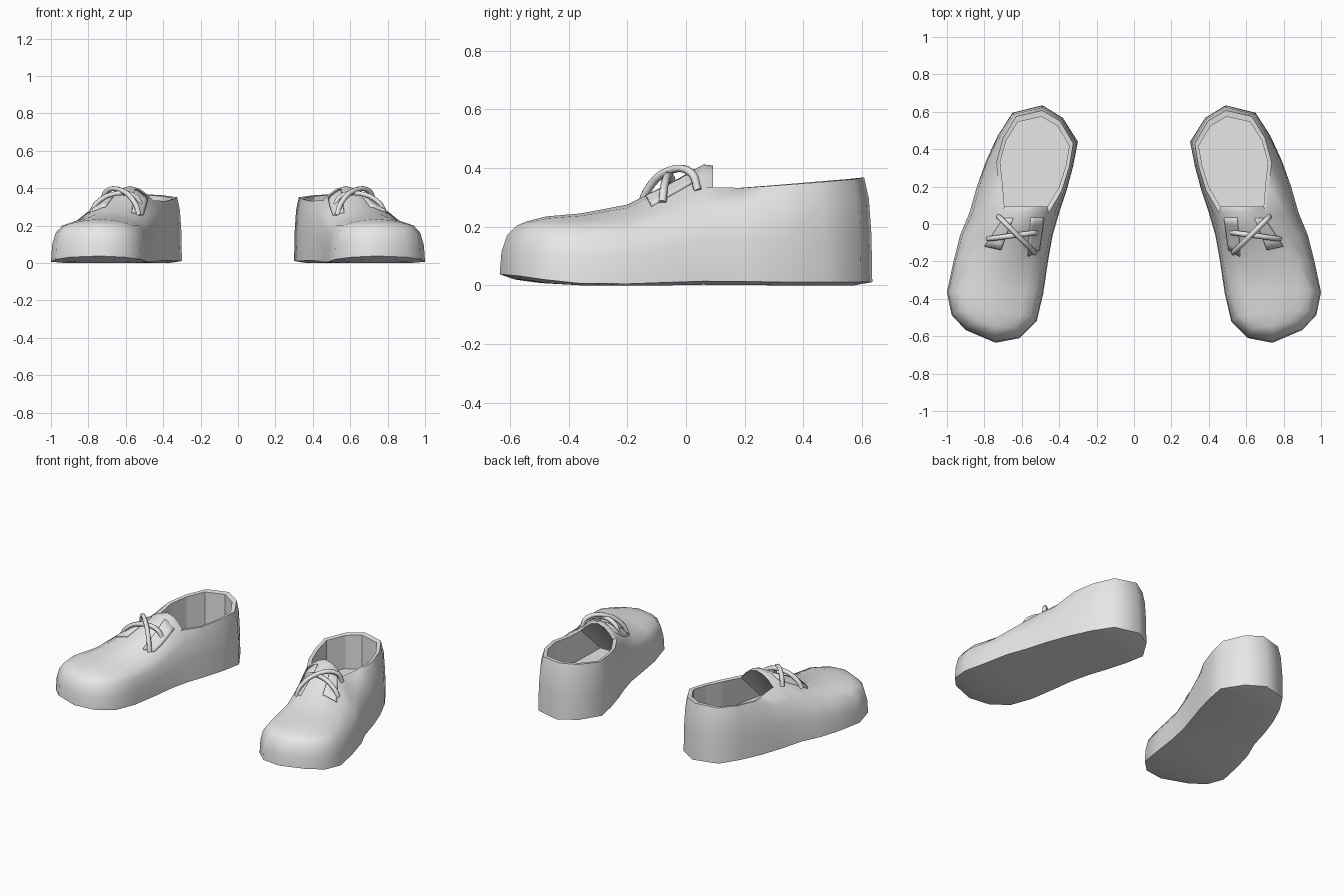
import bpy, bmesh, math
from mathutils import Vector
from mathutils.bvhtree import BVHTree

if "Cube" in bpy.data.objects:
    bpy.data.objects.remove(bpy.data.objects["Cube"])

grey = bpy.data.materials.new("plain_grey")
grey.use_nodes = True
grey.diffuse_color = (0.8, 0.8, 0.8, 1)
grey.node_tree.nodes["Principled BSDF"].inputs["Base Color"].default_value = (0.8, 0.8, 0.8, 1)


def finish(name, data):
    """Link the part and mirror it to make the second shoe."""
    ob = bpy.data.objects.new(name, data)
    bpy.context.collection.objects.link(ob)
    data.materials.append(grey)
    ob.modifiers.new("pair", "MIRROR").use_mirror_merge = False
    return ob


def smooth(ob, degrees):
    bpy.ops.object.select_all(action="DESELECT")
    ob.select_set(True)
    bpy.context.view_layer.objects.active = ob
    bpy.ops.object.shade_smooth_by_angle(angle=math.radians(degrees))


# Stations from toe to heel: base inner xy, base outer xy, base z,
# wall top inner xy, wall top outer xy, wall top z
stations = [
    ((.61, -.61), (.90, -.567), .032, (.63, -.56), (.87, -.525), .200),
    ((.52, -.52), (.975, -.487), .020, (.555, -.49), (.93, -.46), .200),
    ((.485, -.37), (1.0, -.365), .007, (.525, -.36), (.94, -.355), .200),
    ((.46, -.20), (.965, -.20), .005, (.50, -.20), (.88, -.20), .212),
    ((.435, -.06), (.93, -.06), .010, (.475, -.06), (.81, -.06), .262),
    ((.40, .06), (.88, .06), .014, (.455, .06), (.71, .06), .335),
    ((.36, .18), (.84, .20), .013, (.385, .18), (.72, .19), .332),
    ((.325, .31), (.79, .34), .011, (.345, .31), (.735, .33), .342),
    ((.30, .44), (.727, .475), .011, (.325, .43), (.70, .46), .352),
    ((.38, .567), (.65, .595), .011, (.395, .55), (.63, .575), .362),
]
# Ridge x and z of the closed vamp stations
ridges = [(.74, .218), (.74, .235), (.73, .245), (.67, .275), (.62, .345), (.575, .412)]

bm = bmesh.new()


def column(base, zb, top, zt):
    """Wall profile rising from the sole edge and rounding in at the top."""
    verts = []
    for fz, fx in ((0, 0), (.45, .1), (.8, .42), (1, 1)):
        x, y = (b + (t - b) * fx for b, t in zip(base, top))
        verts.append(bm.verts.new((x, y, zb + (zt - zb) * fz)))
    return verts


def strip(a, b, close=False):
    n = len(a)
    return [bm.faces.new((a[i], a[(i + 1) % n], b[(i + 1) % n], b[i]))
            for i in range(n if close else n - 1)]


def fan(tip, row):
    for a, b in zip(row, row[1:]):
        bm.faces.new((tip, a, b))


# Walls
inner = [column(s[0], s[2], s[3], s[5]) for s in stations]
outer = [column(s[1], s[2], s[4], s[5]) for s in stations]
toe = column((.74, -.635), .038, (.745, -.575), .205)
heel = column((.49, .635), .011, (.49, .607), .368)
loop = [toe] + outer + [heel] + inner[::-1]
for a, b in zip(loop, loop[1:] + loop[:1]):
    strip(a, b)

# Vamp rows arching over the foot
rows = []
for k, (rx, rz) in enumerate(ridges):
    a, b = inner[k][-1], outer[k][-1]
    row = [a]
    for s in (.14, .3, .5, .7, .86):
        x = a.co.x + (rx - a.co.x) * s * 2 if s < .5 else rx + (b.co.x - rx) * (s * 2 - 1)
        y = a.co.y + (b.co.y - a.co.y) * s
        z = a.co.z + (rz - a.co.z) * math.sin(math.pi * s) ** .9
        row.append(bm.verts.new((x, y, z)))
    rows.append(row + [b])
for a, b in zip(rows, rows[1:]):
    strip(a, b)
fan(toe[-1], rows[0])

# Slightly bulged sole
soles = []
for a, b in zip(inner, outer):
    p, q = a[0].co, b[0].co
    mids = [p.lerp(q, t) for t in (.16, .84)]
    soles.append([a[0]] + [bm.verts.new((m.x, m.y * .97, max(0, m.z - .012))) for m in mids] + [b[0]])
for a, b in zip(soles, soles[1:]):
    strip(a, b)
fan(toe[0], soles[0])
fan(heel[0], soles[-1])

# Collar rim, lining and insole
rim = rows[-1] + [c[-1] for c in outer[6:]] + [heel[-1]] + [c[-1] for c in inner[:5:-1]]
lip, floor = [], []
for i, v in enumerate(rim):
    x, y = .54 + (v.co.x - .54) * .9, .33 + (v.co.y - .33) * .88
    lip.append(bm.verts.new((x, y, v.co.z - .004)))
    floor.append(bm.verts.new((x, y - (.2 if i < 7 else 0), .14)))
strip(rim, lip, True)
lining = strip(lip, floor, True) + [bm.faces.new(floor)]
bmesh.ops.recalc_face_normals(bm, faces=bm.faces[:])
bm.verts.index_update()
bm.faces.index_update()
bm.faces.ensure_lookup_table()
flat_ids = [f.index for f in lining]
surface = BVHTree.FromBMesh(bm)
mesh = bpy.data.meshes.new("shoe_body")
bm.to_mesh(mesh)
bm.free()
body = finish("shoe_body", mesh)
smooth(body, 52)
for i in flat_ids:
    mesh.polygons[i].use_smooth = False


def on_shoe(x, y, lift):
    hit = surface.ray_cast(Vector((x, y, 1)), Vector((0, 0, -1)))[0]
    return Vector((x, y, (hit.z if hit else .3) + lift))


# Eyelet flaps laid on the vamp
def flap(name, corners, n=5):
    c = [Vector(p) for p in corners]
    b = bmesh.new()
    grid = []
    for i in range(n + 1):
        l, r = c[0].lerp(c[3], i / n), c[1].lerp(c[2], i / n)
        pts = [l.lerp(r, j / n) for j in range(n + 1)]
        grid.append([b.verts.new(on_shoe(p.x, p.y, .012)) for p in pts])
    for g, h in zip(grid, grid[1:]):
        for j in range(n):
            b.faces.new((g[j], g[j + 1], h[j + 1], h[j]))
    bmesh.ops.recalc_face_normals(b, faces=b.faces[:])
    if sum(f.normal.z for f in b.faces) < 0:
        bmesh.ops.reverse_faces(b, faces=b.faces[:])
    m = bpy.data.meshes.new(name)
    b.to_mesh(m)
    b.free()
    ob = finish(name, m)
    ob.modifiers.new("thickness", "SOLIDIFY").thickness = .018
    smooth(ob, 40)


flap("inner_eyelet_flap", [(.505, -.14), (.565, -.175), (.55, .03), (.48, .03)])
flap("outer_eyelet_flap", [(.71, -.14), (.80, -.12), (.70, .03), (.65, .03)])


# Crossed laces with ends tucked into the flaps
def lace(name, start, end, lift):
    curve = bpy.data.curves.new(name, "CURVE")
    curve.dimensions = "3D"
    curve.bevel_depth = .014
    curve.bevel_resolution = 1
    curve.resolution_u = 4
    curve.use_fill_caps = True
    spline = curve.splines.new("BEZIER")
    steps = ((0, 0), (.1, lift), (.5, lift + .008), (.9, lift), (1, 0))
    spline.bezier_points.add(len(steps) - 1)
    a, b = Vector(start), Vector(end)
    for point, (t, h) in zip(spline.bezier_points, steps):
        p = a.lerp(b, t)
        point.co = on_shoe(p.x, p.y, h)
        point.handle_left_type = point.handle_right_type = "AUTO"
    finish(name, curve)


lace("upper_lace", (.725, .04), (.53, -.155), .038)
lace("lower_lace", (.52, -.045), (.78, -.08), .026)
